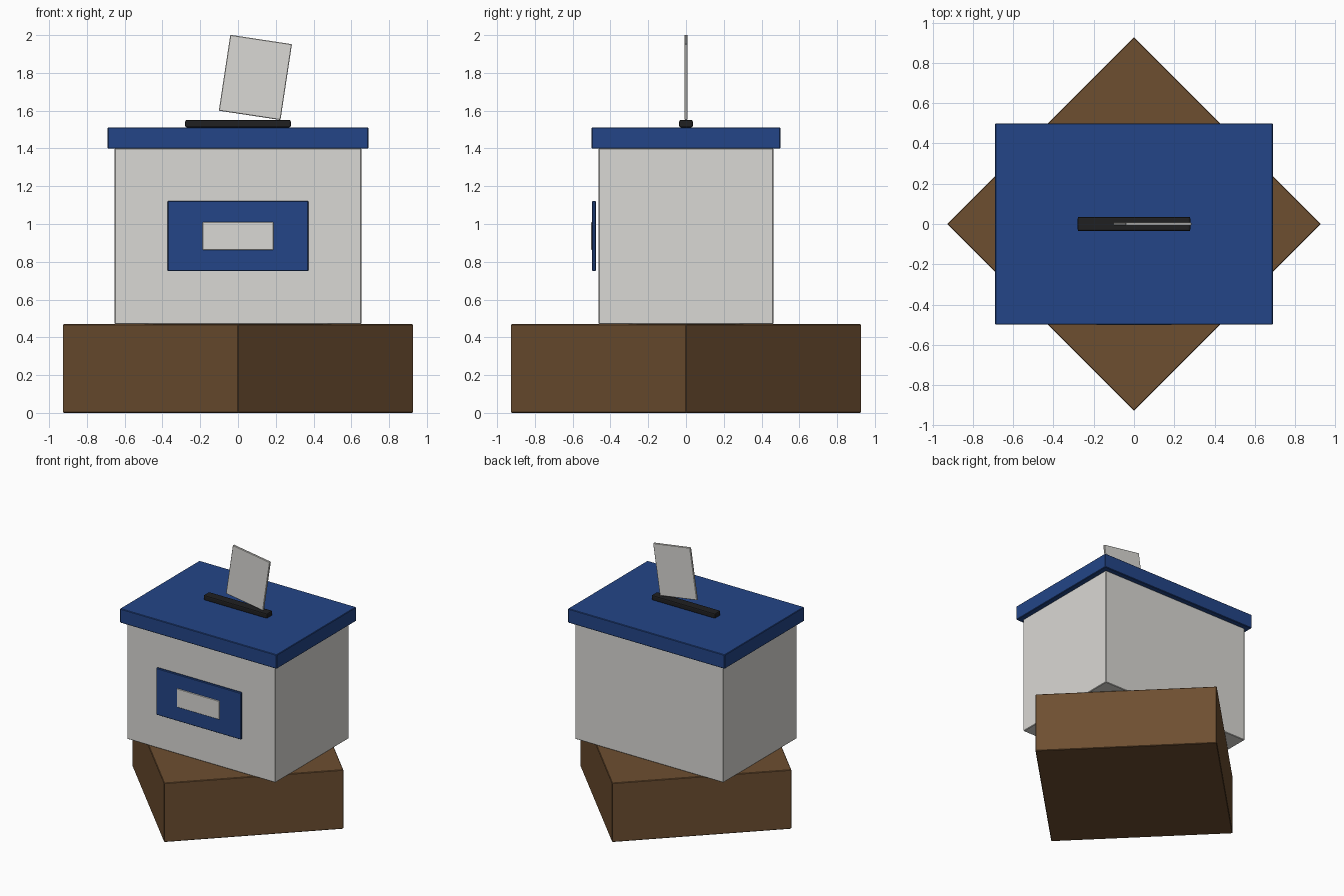
import bpy
import math

cube = bpy.data.objects.get("Cube")
if cube:
    bpy.data.objects.remove(cube, do_unlink=True)


def material(name, rgb):
    mat = bpy.data.materials.new(name)
    mat.use_nodes = True
    color = (*rgb, 1.0)
    mat.diffuse_color = color
    mat.node_tree.nodes["Principled BSDF"].inputs["Base Color"].default_value = color
    return mat


white = material("off_white", (0.70, 0.69, 0.66))
blue = material("deep_blue", (0.017, 0.060, 0.245))
brown = material("wood_brown", (0.155, 0.077, 0.030))
black = material("slot_black", (0.014, 0.014, 0.015))


def finish(obj, name, mat, bevel, segments=1):
    obj.name = obj.data.name = name
    obj.data.materials.append(mat)
    mod = obj.modifiers.new("Soft edges", "BEVEL")
    mod.width = bevel
    mod.segments = segments
    return obj


def box(name, center, size, mat, bevel=0.004, tilt=0.0, segments=1):
    bpy.ops.mesh.primitive_cube_add(size=1, location=center)
    obj = bpy.context.object
    obj.scale = size
    bpy.ops.object.transform_apply(location=False, rotation=False, scale=True)
    obj.rotation_euler.y = tilt
    return finish(obj, name, mat, bevel, segments)


# Square wooden plinth, turned corner-first
BASE_TOP = 0.47
side = 0.928 * math.sqrt(2)
plinth = box("plinth", (0, 0, BASE_TOP / 2), (side, side, BASE_TOP), brown)
plinth.rotation_euler.z = math.radians(45)

# Ballot container and overhanging lid
box("container", (0, 0, 0.935), (1.306, 0.926, 0.93), white)
box("lid", (0, 0, 1.455), (1.38, 1.0, 0.112), blue)

# Slot rim and the tilted paper going into it
box("slot_rim", (0, 0, 1.531), (0.56, 0.072, 0.04), black, 0.009, segments=2)
box("paper", (0.092, 0, 1.776), (0.33, 0.016, 0.406), white, 0.003,
    tilt=math.radians(8.6))

# Front plate with a pale label
box("front_plate", (0, -0.487, 0.936), (0.746, 0.02, 0.372), blue)
box("front_label", (0, -0.495, 0.936), (0.374, 0.014, 0.148), white, 0.003)
